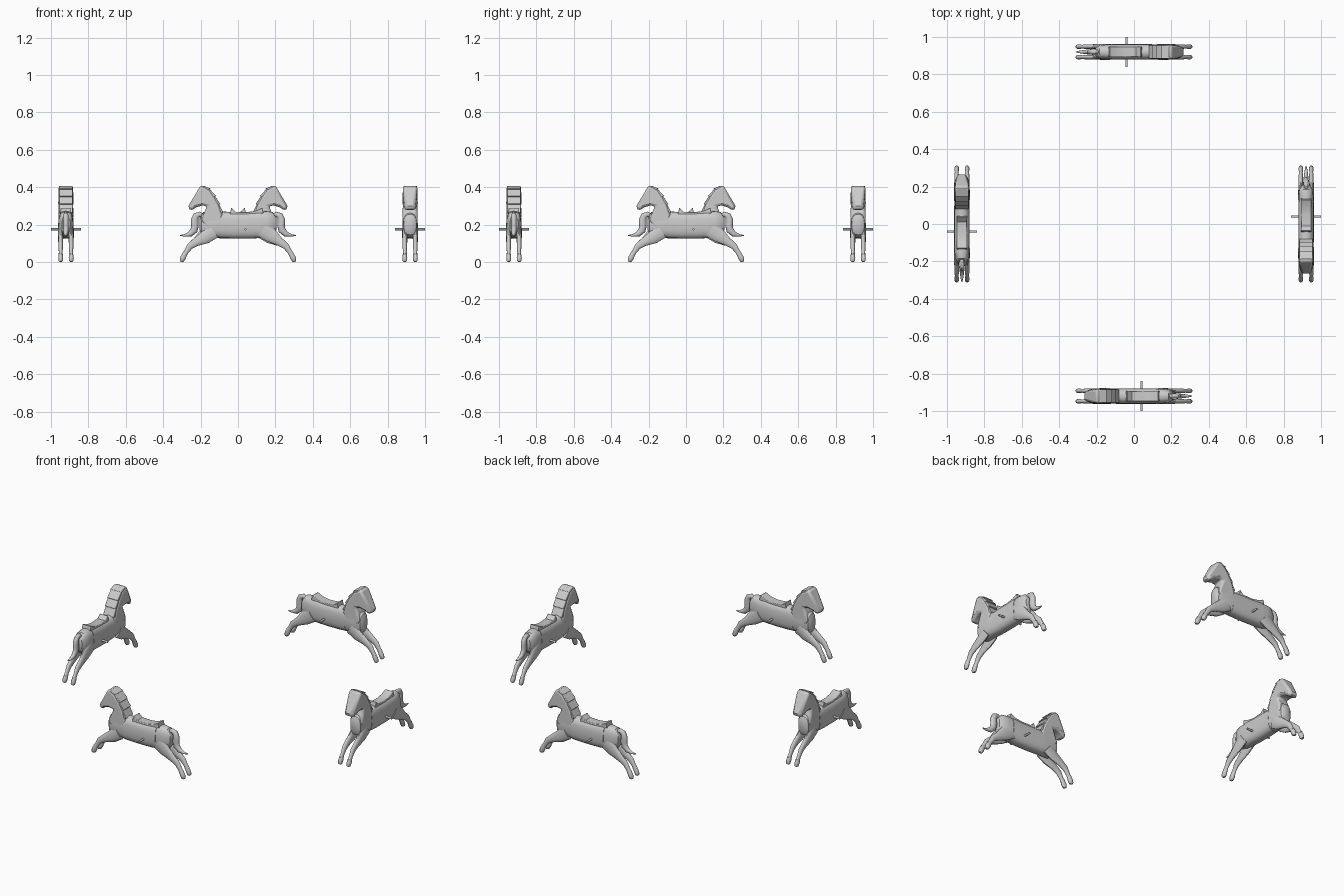
import bpy, bmesh, math
from mathutils import Matrix, Vector

if "Cube" in bpy.data.objects:
    bpy.data.objects.remove(bpy.data.objects["Cube"])

RADIUS = 0.92
PLACES = [Matrix.Rotation(math.radians(90 * k), 4, 'Z') @ Matrix.Translation((0, -RADIUS, 0))
          for k in range(4)]


def emit(name, bm, bevel=0, angle=40):
    """Make one copy of the part on each of the four horses."""
    bmesh.ops.recalc_face_normals(bm, faces=bm.faces)
    me = bpy.data.meshes.new(name)
    bm.to_mesh(me)
    bm.free()
    for m in PLACES:
        ob = bpy.data.objects.new(name, me.copy())
        ob.matrix_world = m
        bpy.context.collection.objects.link(ob)
        if bevel:
            b = ob.modifiers.new("bevel", 'BEVEL')
            b.width, b.segments, b.limit_method = bevel, 2, 'ANGLE'
            b.angle_limit = math.radians(50)
        bpy.ops.object.select_all(action='DESELECT')
        ob.select_set(True)
        bpy.context.view_layer.objects.active = ob
        bpy.ops.object.shade_smooth_by_angle(angle=math.radians(angle))


def loft(name, stations, y=0, n=14, power=1.0, upright=False):
    """Skin rounded rings (x, z, in-plane radius, half width) along a side-view path."""
    bm = bmesh.new()
    rings = []
    for i, (x, z, r, w) in enumerate(stations):
        a, b = stations[max(i - 1, 0)], stations[min(i + 1, len(stations) - 1)]
        t = Vector((b[0] - a[0], b[1] - a[1])).normalized()
        if upright:
            t = Vector((1, 0))
        ring = []
        for k in range(n):
            c, s = math.cos(2 * math.pi * k / n), math.sin(2 * math.pi * k / n)
            c = math.copysign(abs(c) ** power, c)
            s = math.copysign(abs(s) ** power, s)
            ring.append(bm.verts.new((x - t.y * r * s, y + w * c, max(0, z + t.x * r * s))))
        rings.append(ring)
    for p, q in zip(rings, rings[1:]):
        for k in range(n):
            bm.faces.new((p[k], p[(k + 1) % n], q[(k + 1) % n], q[k]))
    bm.faces.new(rings[0])
    bm.faces.new(rings[-1])
    emit(name, bm)


def plate(name, pts, width, bevel):
    """Extrude a side profile across y; width(x, z) gives the half thickness."""
    bm = bmesh.new()
    sides = [[bm.verts.new((x, s * width(x, z), z)) for x, z in pts] for s in (-1, 1)]
    n = len(pts)
    bm.faces.new(sides[0])
    bm.faces.new(sides[1][::-1])
    for k in range(n):
        j = (k + 1) % n
        bm.faces.new((sides[0][k], sides[1][k], sides[1][j], sides[0][j]))
    emit(name, bm, bevel)


# barrel-shaped trunk
loft("body", [(-.205, .20, .03, .022), (-.195, .20, .055, .034), (-.16, .20, .073, .040),
              (-.08, .20, .070, .040), (0, .195, .068, .039), (.08, .195, .070, .040),
              (.15, .202, .070, .040), (.185, .205, .062, .036), (.205, .205, .035, .022)],
     n=20, power=.75, upright=True)

# neck and head, tapering to the muzzle
neck = [(-.200, .41), (-.222, .372), (-.265, .300), (-.260, .283), (-.246, .275),
        (-.225, .292), (-.190, .302), (-.166, .298), (-.180, .265), (-.197, .22),
        (-.16, .17), (-.09, .20), (-.082, .25), (-.100, .305), (-.122, .345),
        (-.150, .385), (-.18, .403)]
plate("neck_and_head", neck,
      lambda x, z: .039 if x > -.21 else .039 + (x + .21) * .25, .012)

# stepped mane locks down the back of the neck
crest = [(-.185, .408), (-.152, .390), (-.122, .350), (-.101, .308), (-.085, .262)]
for (x0, z0), (x1, z1) in zip(crest, crest[1:]):
    plate("mane_lock", [(x0, z0), (x1 + .007, z1 + .002), (x1 - .02, z1 - .01), (x0 - .02, z0 - .02)],
          lambda x, z: .036, .003)

# saddle blanket hugging the trunk, and the seat with raised ends
loft("saddle_blanket", [(-.095, .198, .070, .0415), (-.03, .196, .071, .0415),
                        (.05, .196, .071, .0415), (.12, .2, .072, .0415)],
     n=20, power=.72, upright=True)
plate("saddle", [(-.036, .29), (-.012, .268), (.05, .266), (.095, .274), (.13, .29),
                 (.136, .262), (.10, .25), (-.045, .25)], lambda x, z: .028, .003)

# front and hind leg pairs with hooves
for y in (-.028, .028):
    loft("front_leg", [(-.13, .165, .042, .014), (-.175, .132, .036, .014), (-.225, .106, .023, .013),
                       (-.258, .083, .018, .012), (-.278, .052, .013, .010),
                       (-.287, .038, .015, .011)], y)
    loft("front_hoof", [(-.284, .042, .013, .011), (-.294, .022, .016, .013),
                        (-.301, .006, .012, .012), (-.303, .001, .007, .007)], y, 10)
    loft("hind_leg", [(.13, .175, .045, .014), (.175, .143, .040, .014), (.222, .108, .024, .013),
                      (.258, .083, .018, .012), (.276, .055, .013, .010),
                      (.287, .038, .015, .011)], y)
    loft("hind_hoof", [(.284, .042, .013, .011), (.294, .022, .016, .013),
                       (.301, .006, .012, .012), (.303, .001, .007, .007)], y, 10)

# swept tail
loft("tail", [(.185, .245, .010, .010), (.205, .255, .014, .012), (.224, .248, .017, .014),
              (.232, .225, .020, .015), (.230, .195, .020, .015), (.235, .170, .020, .014),
              (.255, .150, .015, .012), (.285, .142, .007, .008), (.309, .142, .002, .003)], n=12)

# cross bar through the trunk
bm = bmesh.new()
bmesh.ops.create_cone(bm, cap_ends=True, segments=12, radius1=.006, radius2=.006, depth=.16,
                      matrix=Matrix.Translation((.04, 0, .175)) @ Matrix.Rotation(math.pi / 2, 4, 'X'))
emit("cross_bar", bm)
